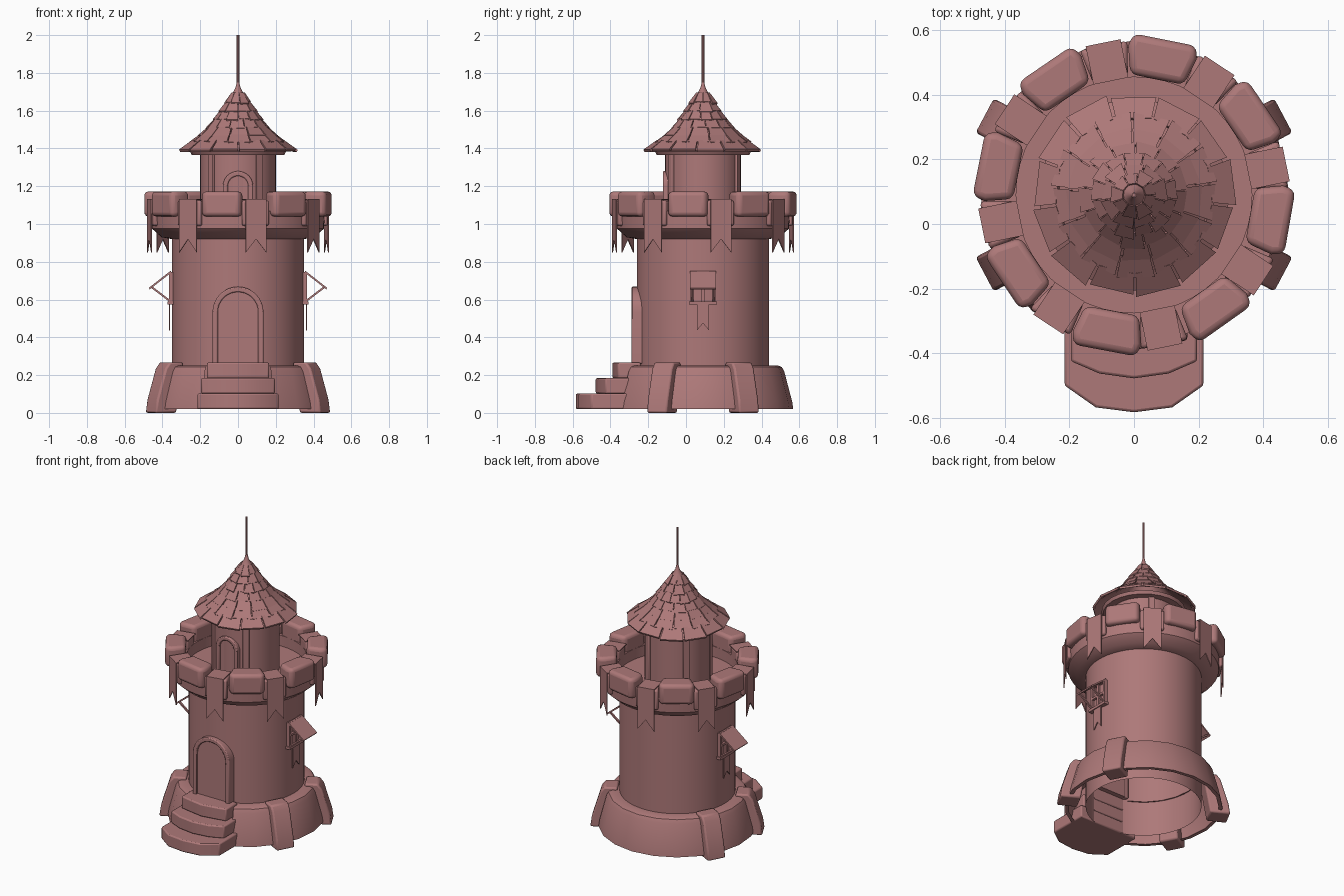
import bpy, bmesh, math, random
from math import sin, cos, pi, radians
from mathutils import Matrix, Vector

random.seed(4)
if "Cube" in bpy.data.objects:
    bpy.data.objects.remove(bpy.data.objects["Cube"])

stone = bpy.data.materials.new("dusty_rose")
stone.use_nodes = True
rgba = (0.42, 0.19, 0.19, 1)
stone.diffuse_color = rgba
stone.node_tree.nodes["Principled BSDF"].inputs["Base Color"].default_value = rgba

CENTRE = Matrix.Translation((0, 0.09, 0))
FRONT = -90
parts = []


def finish(name, bm, bevel=0, segments=2):
    bmesh.ops.recalc_face_normals(bm, faces=bm.faces)
    mesh = bpy.data.meshes.new(name)
    bm.to_mesh(mesh)
    bm.free()
    mesh.materials.append(stone)
    ob = bpy.data.objects.new(name, mesh)
    bpy.context.collection.objects.link(ob)
    if bevel:
        mod = ob.modifiers.new("bevel", 'BEVEL')
        mod.width, mod.segments = bevel, segments
    parts.append(ob)
    return ob


def polar(angle):
    """Local x points outward, y along the wall, z up."""
    return CENTRE @ Matrix.Rotation(radians(angle), 4, 'Z')


# Axis changes: plates facing outward, and side profiles extruded along the wall
FACING = Matrix(((0, 0, 1, 0), (1, 0, 0, 0), (0, 1, 0, 0), (0, 0, 0, 1)))
SIDEWAYS = Matrix(((1, 0, 0, 0), (0, 0, -1, 0), (0, 1, 0, 0), (0, 0, 0, 1)))


def prism(name, pts, lo, hi, matrix, bevel=0, segments=2):
    bm = bmesh.new()
    face = bm.faces.new([bm.verts.new((x, y, lo)) for x, y in pts])
    new = bmesh.ops.extrude_face_region(bm, geom=[face])["geom"]
    verts = [v for v in new if isinstance(v, bmesh.types.BMVert)]
    bmesh.ops.translate(bm, verts=verts, vec=(0, 0, hi - lo))
    bm.transform(matrix)
    return finish(name, bm, bevel, segments)


def lathe(name, profile, steps, start=0, sweep=360):
    bm = bmesh.new()
    vs = [bm.verts.new((r, 0, z)) for r, z in profile]
    es = [bm.edges.new(pair) for pair in zip(vs, vs[1:])]
    bmesh.ops.spin(bm, geom=vs + es, cent=(0, 0, 0), axis=(0, 0, 1),
                   angle=radians(sweep), steps=steps)
    bmesh.ops.remove_doubles(bm, verts=bm.verts, dist=0.0001)
    bm.transform(polar(start))
    return finish(name, bm)


def rect(x0, x1, y0, y1):
    return [(x0, y0), (x1, y0), (x1, y1), (x0, y1)]


def arch(half, bottom, top):
    spring = top - half
    curve = [(half * cos(pi * i / 16), spring + half * sin(pi * i / 16)) for i in range(17)]
    return [(half, bottom)] + curve + [(-half, bottom)]


def doorway(name, half, bottom, top, rim, back, front):
    face = polar(FRONT) @ FACING
    ring = arch(half, bottom, top) + arch(half - rim, bottom, top - rim)[::-1]
    prism(name + "_frame", ring, back, front, face, 0.006)
    prism(name + "_panel", arch(half - rim, bottom, top - rim), back, front - 0.015, face)


def swallowtail(name, half, top, bottom, notch, radius, angle):
    pts = [(-half, top), (-half, bottom), (0, notch), (half, bottom), (half, top)]
    prism(name, pts, radius, radius + 0.006, polar(angle) @ FACING)


# Main tower and parapet
lathe("tower_wall", [(0.35, 0.02), (0.35, 0.95)], 64)
lathe("parapet", [(0.35, 0.92), (0.405, 0.93), (0.455, 0.975), (0.46, 1.07),
                  (0.365, 1.07), (0.365, 1.0), (0, 1.0)], 48)

# Battlements with a draped banner in every gap
for k in range(8):
    a = 34.5 + 45 * k + random.uniform(-1, 1)
    wedge = [(0.365, -0.085), (0.45, -0.108), (0.49, -0.1), (0.49, 0.1), (0.45, 0.108), (0.365, 0.085)]
    prism("merlon", wedge, 1.04, 1.172, polar(a), 0.022, 3)
    b = 11.5 + 45 * k
    prism("gap_stone", [(0.365, -0.055), (0.472, -0.075), (0.472, 0.075), (0.365, 0.055)],
          0.99, 1.125, polar(b), 0.012)
    swallowtail("banner", 0.055, 1.132, 0.85, 0.92, 0.475, b)
    prism("banner_fold", rect(0.36, 0.481, -0.055, 0.055), 1.126, 1.132, polar(b))

# Sloping base, open where the steps are, with buttresses
lathe("base_skirt", [(0.455, 0.02), (0.478, 0.02), (0.472, 0.06), (0.43, 0.22), (0.417, 0.243),
                     (0.395, 0.252), (0.345, 0.252)], 18, FRONT + 24, 312)
slope = [(0.40, 0.0), (0.525, 0.0), (0.515, 0.07), (0.465, 0.235), (0.44, 0.268), (0.36, 0.268), (0.36, 0.23)]
for a in (28, 152, 208, 332):
    prism("buttress", slope, -0.06, 0.06, polar(a) @ SIDEWAYS, 0.01)

# Front steps
for i, (half, reach, shoulder) in enumerate([(0.215, 0.583, 0.50), (0.195, 0.478, 0.425), (0.165, 0.39, 0.36)]):
    bend = half * 0.55
    plan = [(-half, -0.24), (-half, -shoulder), (-bend, 0.015 - reach), (0, -reach),
            (bend, 0.015 - reach), (half, -shoulder), (half, -0.24)]
    z = 0.02 + 0.082 * i
    prism("step", plan, z, z + 0.082, Matrix.Identity(4), 0.008)

# Main door
doorway("door", 0.135, 0.26, 0.668, 0.028, 0.30, 0.378)

# Side windows with propped shutters and a hanging cloth
for a in (0, 180):
    out = polar(a)
    face, side = out @ FACING, out @ SIDEWAYS
    for y in (-0.06, 0, 0.06):
        prism("window_post", rect(y - 0.008, y + 0.008, 0.59, 0.745), 0.34, 0.364, face)
    for z in (0.66, 0.74):
        prism("window_rail", rect(-0.065, 0.065, z - 0.007, z + 0.007), 0.34, 0.364, face)
    prism("window_sill", rect(0.33, 0.372, -0.075, 0.075), 0.573, 0.59, out)
    prism("shutter", [(0.357, 0.752), (0.472, 0.662), (0.467, 0.654), (0.352, 0.744)],
          -0.07, 0.07, side)
    for y in (-0.055, 0.055):
        prism("shutter_prop", [(0.355, 0.582), (0.458, 0.66), (0.452, 0.668), (0.349, 0.59)],
              y - 0.006, y + 0.006, side)
    swallowtail("window_cloth", 0.033, 0.575, 0.435, 0.475, 0.36, a)

# Upper turret
lathe("turret_wall", [(0.2, 0.99), (0.2, 1.4)], 48)
for a in (64, 140, 226, 304):
    prism("turret_post", rect(0.18, 0.212, -0.02, 0.02), 1.0, 1.375, polar(a), 0.004)
doorway("turret_door", 0.08, 1.0, 1.28, 0.026, 0.17, 0.213)
lathe("eave_ring", [(0.19, 1.365), (0.245, 1.365), (0.255, 1.385), (0.19, 1.395)], 24)

# Shingled conical roof
rows = [(0.308, 1.383), (0.25, 1.425), (0.203, 1.46), (0.163, 1.498), (0.128, 1.543),
        (0.096, 1.588), (0.068, 1.632), (0.043, 1.675)]
lathe("roof_core", [(r - 0.012, z + 0.003) for r, z in rows] + [(0.012, 1.725)], 24)
bm = bmesh.new()
for i, ((r0, z0), (r1, z1)) in enumerate(zip(rows, rows[1:])):
    count = 13 if i < 5 else 9
    turn = random.uniform(0, 1)
    for k in range(count):
        drop = random.uniform(-0.006, 0.006)
        a0 = (k + turn + random.uniform(0.01, 0.05)) * 2 * pi / count
        a1 = (k + turn + 0.97) * 2 * pi / count
        for v in bmesh.ops.create_cube(bm, size=2)["verts"]:
            low, top = v.co.x > 0, v.co.z > 0
            r, z = (r0 + drop, z0 - drop * 0.6) if low else (r1 - 0.012, z1 + 0.008)
            lift = 0.012 if top else 0
            a = a1 if v.co.y > 0 else a0
            v.co = Vector(((r + lift * 0.5) * cos(a), (r + lift * 0.5) * sin(a), z + lift))
bm.transform(CENTRE)
shingles = finish("roof_shingles", bm)

# Cap and spire
lathe("roof_cap", [(0.046, 1.668), (0.028, 1.695), (0.013, 1.722), (0.007, 1.75)], 16)
lathe("spire", [(0.007, 1.72), (0.007, 2.0), (0, 2.0)], 8)

# Smooth the rounded parts, leaving shingles flat
bpy.ops.object.select_all(action='DESELECT')
for ob in parts:
    ob.select_set(ob is not shingles)
bpy.context.view_layer.objects.active = parts[0]
bpy.ops.object.shade_smooth_by_angle(angle=radians(32))
